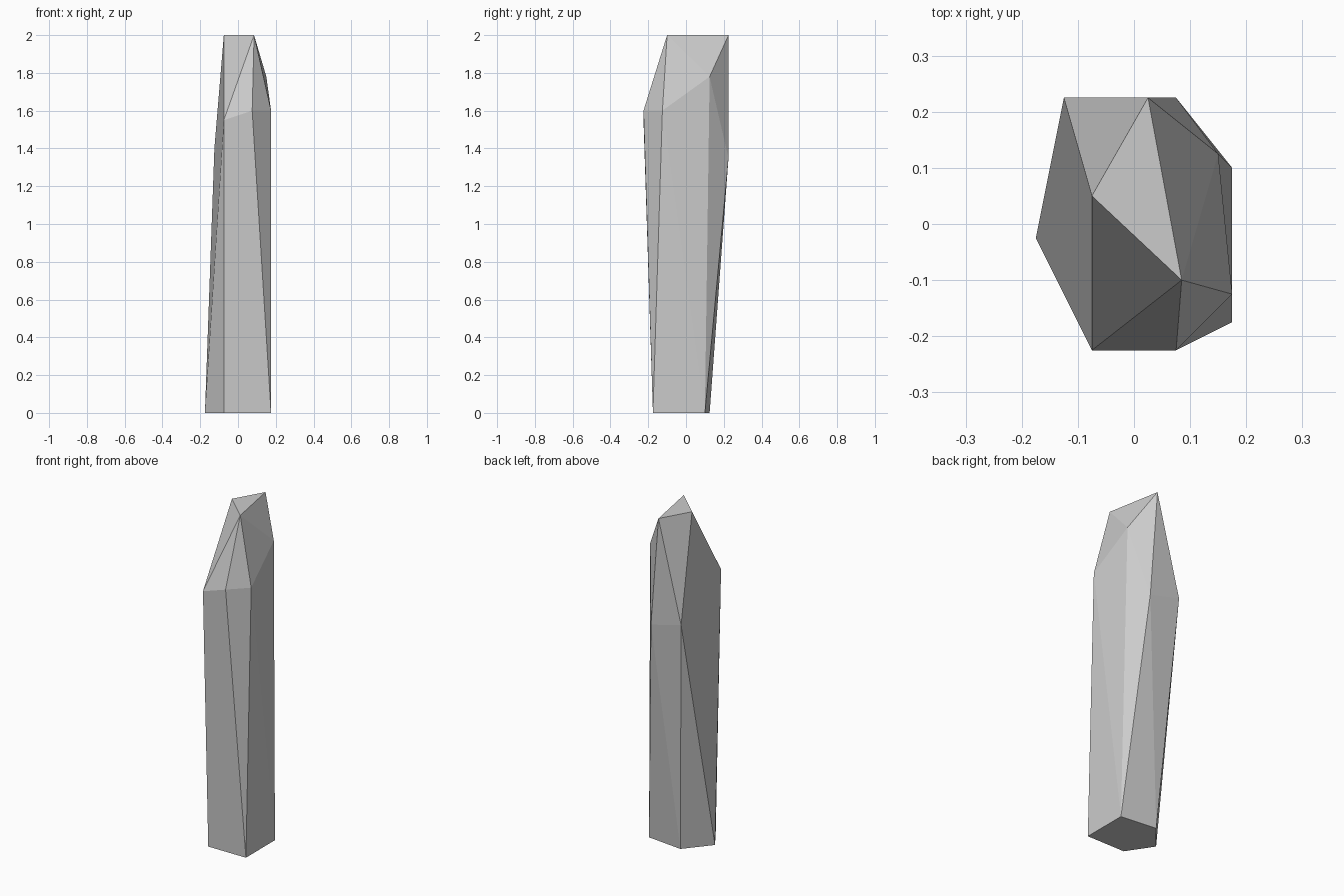
import bpy
import bmesh

if "Cube" in bpy.data.objects:
    bpy.data.objects.remove(bpy.data.objects["Cube"])

# Cut corners of the standing stone, level by level
base = [(-0.175, -0.025, 0), (-0.075, -0.175, 0), (0.175, -0.175, 0),
        (0.175, 0.1, 0), (-0.05, 0.125, 0)]
shoulder = [(-0.075, -0.225, 1.55), (0.075, -0.225, 1.6), (0.175, -0.125, 1.6),
            (0.15, 0.125, 1.78), (0.075, 0.225, 1.35), (-0.125, 0.225, 1.4)]
tip = [(-0.075, 0.05, 2), (0.085, -0.1, 2), (0.025, 0.225, 2)]

# Stone: convex skin around the corners, flat facets
bm = bmesh.new()
for co in base + shoulder + tip:
    bm.verts.new(co)
bmesh.ops.convex_hull(bm, input=bm.verts[:])
bmesh.ops.dissolve_limit(bm, angle_limit=0.005, verts=bm.verts[:], edges=bm.edges[:])
bmesh.ops.recalc_face_normals(bm, faces=bm.faces[:])

mesh = bpy.data.meshes.new("standing_stone")
bm.to_mesh(mesh)
bm.free()
stone = bpy.data.objects.new("standing_stone", mesh)
bpy.context.collection.objects.link(stone)
